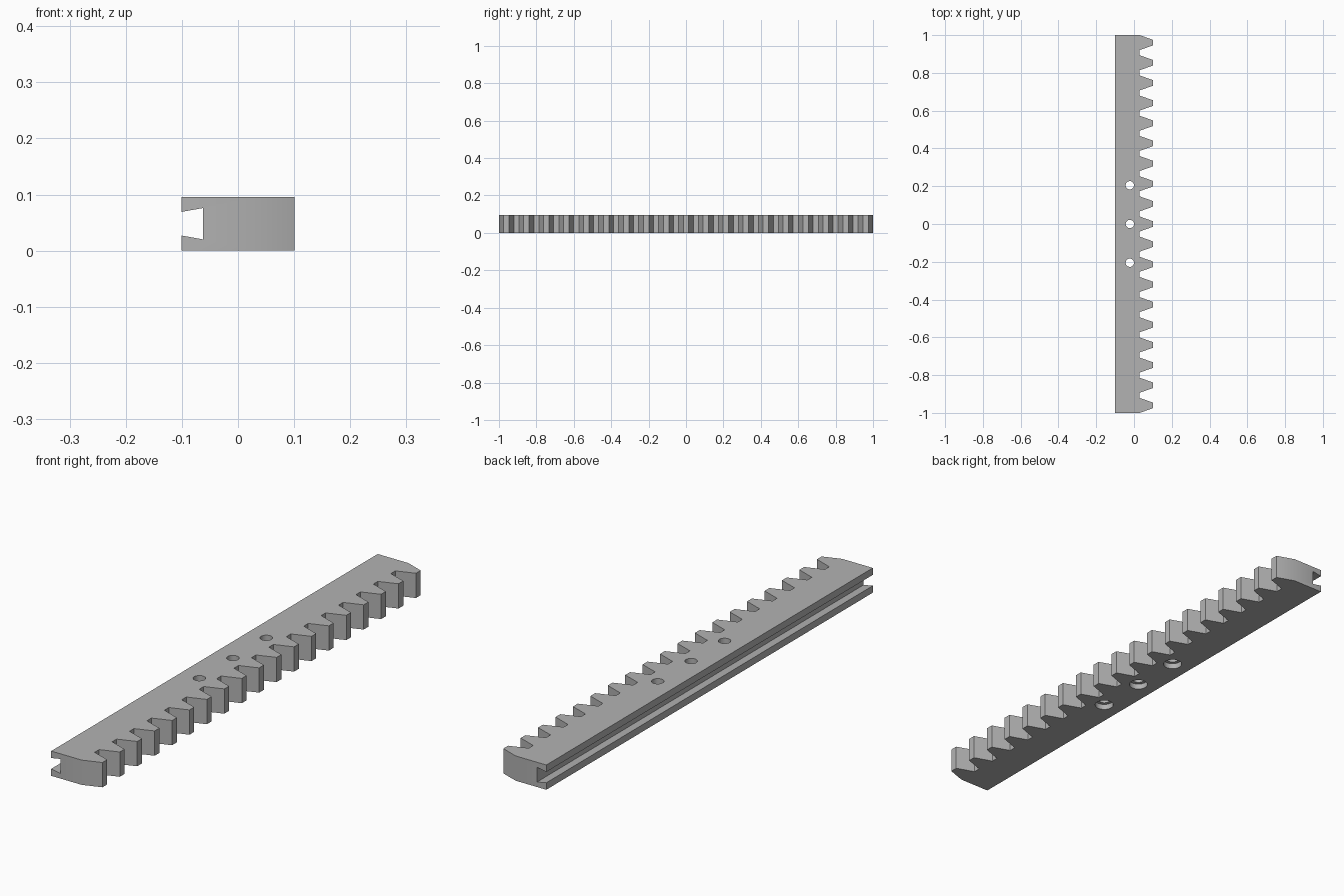
import bpy, bmesh, math

if "Cube" in bpy.data.objects:
    bpy.data.objects.remove(bpy.data.objects["Cube"])

HEIGHT = 0.096
BACK, ROOT, TIP = -0.101, 0.03, 0.101
TEETH, PITCH = 19, 0.1067
TIP_HALF, ROOT_HALF = 0.0145, 0.0397

steel = bpy.data.materials.new("plain grey")
steel.use_nodes = True
grey = (0.45, 0.45, 0.45, 1)
steel.diffuse_color = grey
steel.node_tree.nodes["Principled BSDF"].inputs["Base Color"].default_value = grey


def prism(name, outline, push):
    """Closed outline of 3D points, extruded along the vector push."""
    bm = bmesh.new()
    face = bm.faces.new([bm.verts.new(p) for p in outline])
    moved = bmesh.ops.extrude_face_region(bm, geom=[face])["geom"]
    verts = [v for v in moved if isinstance(v, bmesh.types.BMVert)]
    bmesh.ops.translate(bm, verts=verts, vec=push)
    bmesh.ops.recalc_face_normals(bm, faces=bm.faces)
    mesh = bpy.data.meshes.new(name)
    bm.to_mesh(mesh)
    bm.free()
    mesh.materials.append(steel)
    obj = bpy.data.objects.new(name, mesh)
    bpy.context.collection.objects.link(obj)
    return obj


def disc(x, y, z, radius, sides=32):
    angles = [2 * math.pi * i / sides for i in range(sides)]
    return [(x + radius * math.cos(a), y + radius * math.sin(a), z) for a in angles]


# Toothed bar: straight back edge, then one trapezoid per tooth
outline = [(BACK, 1, 0), (BACK, -1, 0)]
for i in range(TEETH):
    y = (i - (TEETH - 1) / 2) * PITCH
    outline += [(ROOT, y - ROOT_HALF, 0), (TIP, y - TIP_HALF, 0),
                (TIP, y + TIP_HALF, 0), (ROOT, y + ROOT_HALF, 0)]
rack = prism("toothed_rack", outline, (0, 0, HEIGHT))

# Dovetail slot along the back
mid = HEIGHT / 2
slope = 0.007 / 0.039
mouth, floor = BACK - 0.02, -0.062
wide = 0.028
narrow = wide - slope * (floor - mouth)
slot = [(mouth, -1.1, mid - narrow), (floor, -1.1, mid - wide),
        (floor, -1.1, mid + wide), (mouth, -1.1, mid + narrow)]
cutters = [prism("slot_cutter", slot, (0, 2.2, 0))]

# Bolt holes, each with a wider recess underneath
for y in (-0.205, 0, 0.205):
    cutters.append(prism("hole_cutter", disc(-0.022, y, -0.05, 0.022), (0, 0, 0.2)))
    cutters.append(prism("recess_cutter", disc(-0.022, y, -0.05, 0.035), (0, 0, 0.072)))

bpy.context.view_layer.objects.active = rack
for cutter in cutters:
    cutter.hide_render = True
    mod = rack.modifiers.new("cut", "BOOLEAN")
    mod.operation = "DIFFERENCE"
    mod.solver = "EXACT"
    mod.object = cutter
    bpy.ops.object.modifier_apply(modifier=mod.name)
    bpy.data.objects.remove(cutter)

bpy.ops.object.select_all(action="DESELECT")
rack.select_set(True)
bpy.ops.object.shade_smooth_by_angle(angle=math.radians(30))
